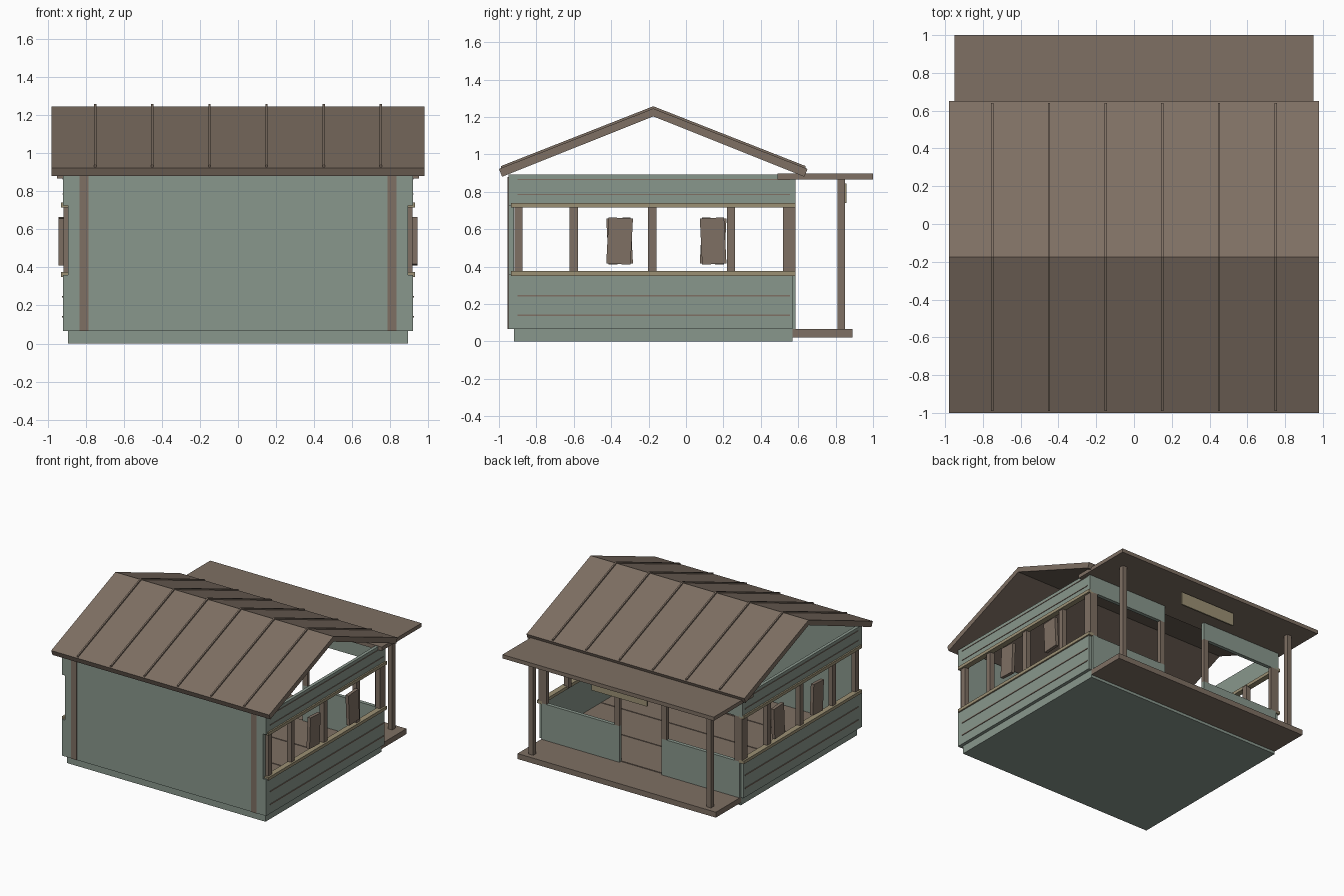
import bpy
import bmesh
from math import radians
from mathutils import Matrix, Vector

cube = bpy.data.objects.get("Cube")
if cube:
    bpy.data.objects.remove(cube, do_unlink=True)


def material(name, rgb):
    m = bpy.data.materials.new(name)
    m.use_nodes = True
    m.diffuse_color = (*rgb, 1)
    m.node_tree.nodes["Principled BSDF"].inputs["Base Color"].default_value = (*rgb, 1)
    return m


TEAL = material("sage_paint", (0.25, 0.31, 0.265))
BROWN = material("brown_timber", (0.21, 0.16, 0.125))
TAN = material("tan_trim", (0.33, 0.28, 0.175))


def finish(name, bm, mat):
    bmesh.ops.recalc_face_normals(bm, faces=bm.faces)
    mesh = bpy.data.meshes.new(name)
    bm.to_mesh(mesh)
    bm.free()
    mesh.materials.append(mat)
    obj = bpy.data.objects.new(name, mesh)
    bpy.context.collection.objects.link(obj)
    return obj


def box(name, mat, xs, ys, zs, tilt=0):
    """Box between pairs of limits, optionally tilted about x through its centre."""
    lo, hi = Vector((xs[0], ys[0], zs[0])), Vector((xs[1], ys[1], zs[1]))
    bm = bmesh.new()
    bmesh.ops.create_cube(bm, size=1, matrix=Matrix.Diagonal((*(hi - lo), 1)))
    obj = finish(name, bm, mat)
    obj.location = (lo + hi) / 2
    obj.rotation_euler.x = radians(tilt)
    return obj


def pair(name, mat, xs, ys, zs, tilt=0):
    """Matching boxes on the left (+x) and right (-x)."""
    box("left_" + name, mat, xs, ys, zs, tilt)
    box("right_" + name, mat, (-xs[1], -xs[0]), ys, zs, -tilt)


def prism(name, mat, profile, x0, x1):
    """Extrude a y-z profile along x."""
    bm = bmesh.new()
    face = bm.faces.new([bm.verts.new((x0, y, z)) for y, z in profile])
    ext = bmesh.ops.extrude_face_region(bm, geom=[face])
    moved = [v for v in ext["geom"] if isinstance(v, bmesh.types.BMVert)]
    bmesh.ops.translate(bm, verts=moved, vec=(x1 - x0, 0, 0))
    return finish(name, bm, mat)


FLOOR, SILL, HEAD, TOP = 0.065, 0.36, 0.725, 0.893
SIDE = (0.892, 0.918)
BACK = (0.555, 0.585)

# Foundation and plank floor
box("foundation", TEAL, (-0.892, 0.892), (-0.92, 0.57), (0, FLOOR))
seams = [-0.92, -0.55, -0.18, 0.19, 0.57]
for i, (a, b) in enumerate(zip(seams, seams[1:])):
    box(f"floor_plank_{i}", BROWN, (-0.89, 0.89), (a + 0.004, b - 0.004), (FLOOR, 0.072))

# Front wall with flat timber strips
box("front_wall", TEAL, (-0.892, 0.892), (-0.95, -0.92), (FLOOR, TOP))
pair("front_strip", BROWN, (0.785, 0.833), (-0.954, -0.95), (FLOOR, 0.88))
pair("front_corner_board", TEAL, SIDE, (-0.95, -0.92), (FLOOR, SILL))
pair("front_corner_head", TEAL, SIDE, (-0.95, -0.92), (HEAD, TOP))

# Side walls, siding battens, window rails
pair("side_lower_wall", TEAL, SIDE, (-0.92, 0.57), (FLOOR, SILL))
pair("side_upper_wall", TEAL, SIDE, (-0.92, 0.585), (HEAD, TOP))
for i, z in enumerate((0.14, 0.245)):
    pair(f"siding_batten_{i}", BROWN, (0.918, 0.923), (-0.9, 0.555), (z - 0.004, z + 0.004))
for i, z in enumerate((0.785, 0.865)):
    pair(f"upper_batten_{i}", BROWN, (0.918, 0.922), (-0.9, 0.555), (z - 0.003, z + 0.003))
pair("window_sill", TAN, (0.885, 0.93), (-0.935, 0.585), (0.35, 0.375))
pair("window_head", TAN, (0.885, 0.93), (-0.935, 0.585), (0.715, 0.74))

# Window posts and tilted shutters
for i, y in enumerate((-0.895, -0.6, -0.18, 0.24, 0.54)):
    pair(f"window_post_{i}", BROWN, (0.875, 0.915), (y - 0.022, y + 0.022), (SILL, HEAD))
for i, (y, tilt) in enumerate(((-0.355, -3), (0.145, 3))):
    pair(f"shutter_{i}", BROWN, (0.915, 0.942), (y - 0.065, y + 0.065), (0.413, 0.66), tilt)

# Back wall, split by the doorway
pair("back_lower_wall", TEAL, (0.19, 0.892), BACK, (FLOOR, SILL))
pair("back_upper_wall", TEAL, (0.19, 0.892), BACK, (HEAD, 0.87))
pair("door_post", BROWN, (0.19, 0.235), BACK, (SILL, HEAD))
pair("back_corner_post", BROWN, (0.845, 0.915), BACK, (SILL, HEAD))

# Gabled roof: one folded slab with raised seams
RIDGE = -0.175
roof = [(-1.0, 0.922), (RIDGE, 1.245), (0.65, 0.922),
        (0.633, 0.88), (RIDGE, 1.203), (-0.983, 0.88)]
prism("gable_roof", BROWN, roof, -0.98, 0.98)
seam = [(-0.99, 0.937), (RIDGE, 1.257), (0.64, 0.937),
        (0.64, 0.915), (RIDGE, 1.235), (-0.99, 0.915)]
for i in range(6):
    x = -0.75 + 0.3 * i
    prism(f"roof_seam_{i}", BROWN, seam, x - 0.006, x + 0.006)

# Porch: deck, posts, flat canopy, hanging board
box("porch_deck", BROWN, (-0.892, 0.892), (0.565, 0.89), (0.022, 0.066))
pair("porch_post", BROWN, (0.78, 0.82), (0.81, 0.85), (FLOOR, 0.868))
box("porch_canopy", BROWN, (-0.95, 0.95), (0.49, 1.0), (0.866, 0.897))
box("hanging_board", TAN, (-0.25, 0.25), (0.845, 0.857), (0.74, 0.845))
